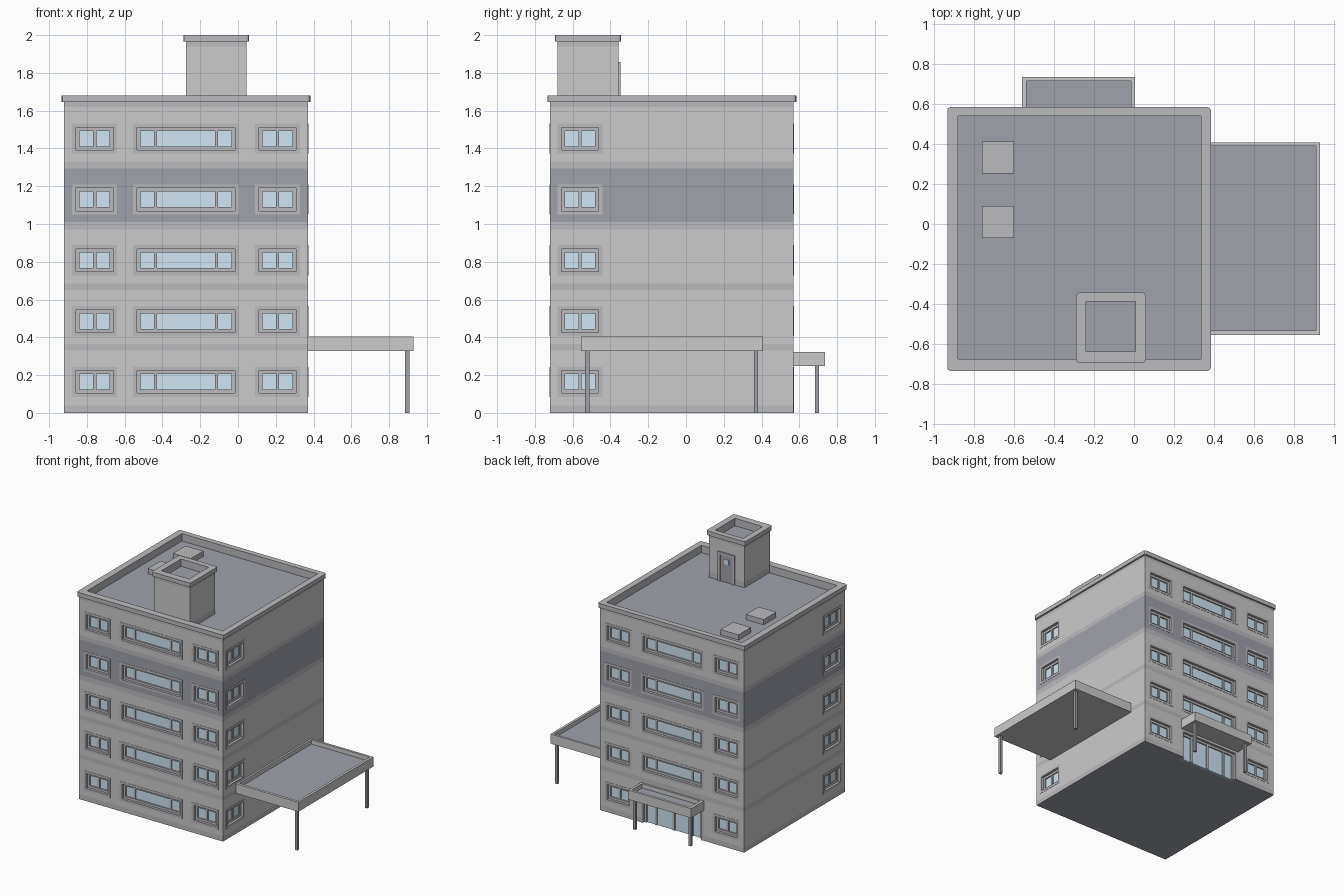
import bpy, bmesh

if "Cube" in bpy.data.objects:
    bpy.data.objects.remove(bpy.data.objects["Cube"])


def material(name, rgb):
    m = bpy.data.materials.new(name)
    m.diffuse_color = (*rgb, 1)
    m.use_nodes = True
    m.node_tree.nodes["Principled BSDF"].inputs["Base Color"].default_value = m.diffuse_color
    return m


WALL = material("wall_grey", (0.69, 0.69, 0.69))
TRIM = material("trim_grey", (0.5, 0.5, 0.52))
DARK = material("slate", (0.35, 0.36, 0.41))
GLASS = material("glass_blue", (0.62, 0.79, 0.9))


def finish(name, bm, mats):
    bmesh.ops.recalc_face_normals(bm, faces=bm.faces[:])
    me = bpy.data.meshes.new(name)
    bm.to_mesh(me)
    bm.free()
    for m in mats:
        me.materials.append(m)
    ob = bpy.data.objects.new(name, me)
    bpy.context.collection.objects.link(ob)
    return ob


def add_box(bm, p, q):
    c = [(a + b) / 2 for a, b in zip(p, q)]
    s = [abs(b - a) for a, b in zip(p, q)]
    verts = bmesh.ops.create_cube(bm, size=1)["verts"]
    for v in verts:
        v.co = [v.co[i] * s[i] + c[i] for i in range(3)]


def box(name, p, q, mat):
    bm = bmesh.new()
    add_box(bm, p, q)
    return finish(name, bm, [mat])


def rect(bm, r, z):
    x0, x1, y0, y1 = r
    return [bm.verts.new((x, y, z)) for x, y in ((x0, y0), (x1, y0), (x1, y1), (x0, y1))]


def grow(r, d):
    return (r[0] - d, r[1] + d, r[2] - d, r[3] + d)


def bridge(bm, a, b, mat=0):
    for i in range(4):
        j = (i + 1) % 4
        bm.faces.new((a[i], a[j], b[j], b[i])).material_index = mat


# Box whose walls are split into coloured horizontal bands
def banded_block(name, r, levels, mats):
    bm = bmesh.new()
    rings = [rect(bm, r, z) for z in levels]
    for a, b, m in zip(rings, rings[1:], mats):
        bridge(bm, a, b, m)
    bm.faces.new(rings[0]).material_index = 2
    bm.faces.new(rings[-1]).material_index = 2
    return finish(name, bm, [WALL, TRIM, DARK])


# Parapet: flush upstand with an overhanging coping, chamfered corners
def parapet(name, r, inner, z0, z1, z2, over):
    bm = bmesh.new()
    rings = [rect(bm, q, z) for q, z in ((r, z0), (r, z1), (grow(r, over), z1),
                                         (grow(r, over), z2), (inner, z2), (inner, z0))]
    for i in range(6):
        bridge(bm, rings[i], rings[(i + 1) % 6])
    corners = [bm.edges.get((a, b)) for a, b in zip(rings[2], rings[3])]
    bmesh.ops.bevel(bm, geom=corners, offset=0.015, segments=2, profile=0.5, affect='EDGES')
    return finish(name, bm, [TRIM])


# Main block: five storeys, the fourth one dark
BODY = (-0.92, 0.37, -0.72, 0.57)
body = banded_block("main_building", BODY,
                    [0, 0.04, 0.33, 0.365, 0.65, 0.685, 0.97, 1.01, 1.295, 1.33, 1.62],
                    [1, 0, 1, 0, 1, 0, 1, 2, 1, 0])
parapet("roof_parapet", BODY, (-0.88, 0.335, -0.675, 0.54), 1.62, 1.645, 1.68, 0.014)

# Windows: collected per part, placed by wall
WALLS = {
    "front": lambda u, d, z: (u, BODY[2] - d, z),
    "back": lambda u, d, z: (u, BODY[3] + d, z),
    "right": lambda u, d, z: (BODY[1] + d, u, z),
    "left": lambda u, d, z: (BODY[0] - d, u, z),
}
parts = {k: bmesh.new() for k in ("surround", "frame", "glass", "cutter")}


def opening(wall, u0, u1, z0, z1, mullions, door=False):
    at = WALLS[wall]

    def bar(part, a, b, c, d, d0, d1):
        add_box(parts[part], at(a, d0, c), at(b, d1, d))

    def ring(part, a, b, c, d, w, d0, d1):
        bar(part, a, a + w, c, d, d0, d1)
        bar(part, b - w, b, c, d, d0, d1)
        bar(part, a + w, b - w, d - w, d, d0, d1)
        if not door:
            bar(part, a + w, b - w, c, c + w, d0, d1)

    ring("surround", u0, u1, z0, z1, 0.02, -0.01, 0.002)
    a, b, d = u0 + 0.02, u1 - 0.02, z1 - 0.02
    c = z0 if door else z0 + 0.02
    bar("cutter", a, b, c - (0.01 if door else 0), d, -0.045, 0.02)
    ring("frame", a, b, c, d, 0.019, -0.045, -0.018)
    for m in mullions:
        bar("frame", m - 0.009, m + 0.009, c, d - 0.019, -0.045, -0.02)
    bar("glass", a + 0.01, b - 0.01, c, d - 0.01, -0.045, -0.028)


for floor in range(5):
    z = 0.164 + 0.322 * floor
    lo, hi = z - 0.08, z + 0.08
    for wall in ("front", "back"):
        opening(wall, -0.878, -0.64, lo, hi, [-0.759])
        opening(wall, 0.09, 0.328, lo, hi, [0.209])
        if wall == "back" and floor == 0:
            opening(wall, -0.556, 0.005, 0, hi, [-0.437, -0.275, -0.114], door=True)
        else:
            opening(wall, -0.556, 0.005, lo, hi, [-0.437, -0.114])
    for wall in ("left", "right"):
        opening(wall, -0.68, -0.442, lo, hi, [-0.561])

finish("window_surrounds", parts["surround"], [TRIM])
finish("window_frames", parts["frame"], [TRIM])
finish("window_glass", parts["glass"], [GLASS])
cutter = finish("opening_cutter", parts["cutter"], [TRIM])
cutter.hide_render = True
cutter.hide_viewport = True
cutter.display_type = 'WIRE'
mod = body.modifiers.new("openings", 'BOOLEAN')
mod.operation = 'DIFFERENCE'
mod.solver = 'EXACT'
mod.object = cutter

# Stair tower on the roof
TOWER = (-0.275, 0.045, -0.68, -0.357)
banded_block("stair_tower", TOWER, [1.62, 1.665, 1.94], [1, 0])
parapet("tower_parapet", TOWER, (-0.24, 0.008, -0.637, -0.387), 1.94, 1.965, 2.0, 0.014)

# Tower door
bm = bmesh.new()
for s in (-1, 1):
    add_box(bm, (-0.115 + s * 0.055, -0.36, 1.62), (-0.115 + s * 0.075, -0.347, 1.857))
add_box(bm, (-0.17, -0.36, 1.837), (-0.06, -0.347, 1.857))
finish("tower_door_frame", bm, [TRIM])
box("tower_door", (-0.17, -0.36, 1.62), (-0.06, -0.353, 1.837), DARK)
box("tower_door_window", (-0.137, -0.356, 1.765), (-0.093, -0.351, 1.805), GLASS)

# Roof vents
for i, y in enumerate((0.333, 0.01)):
    box(f"roof_vent_{i + 1}", (-0.76, y - 0.08, 1.615), (-0.6, y + 0.08, 1.662), TRIM)


# Canopy: shallow tray with dark deck, on two posts
def canopy(name, r, inner, z0, z1, posts):
    bm = bmesh.new()
    rings = [rect(bm, q, z) for q, z in ((r, z0), (r, z1), (inner, z1), (inner, z1 - 0.035))]
    for a, b in zip(rings, rings[1:]):
        bridge(bm, a, b)
    bm.faces.new(rings[0])
    bm.faces.new(rings[-1]).material_index = 1
    finish(name, bm, [WALL, DARK])
    for i, (x, y) in enumerate(posts):
        box(f"{name}_post_{i + 1}", (x - 0.011, y - 0.011, 0), (x + 0.011, y + 0.011, z0), DARK)


canopy("side_canopy", (0.37, 0.93, -0.555, 0.408), (0.385, 0.91, -0.533, 0.39),
       0.328, 0.405, [(0.896, -0.523), (0.896, 0.37)])
canopy("entrance_canopy", (-0.56, 0.005, 0.57, 0.735), (-0.537, -0.015, 0.585, 0.715),
       0.247, 0.323, [(-0.527, 0.694), (-0.028, 0.694)])
